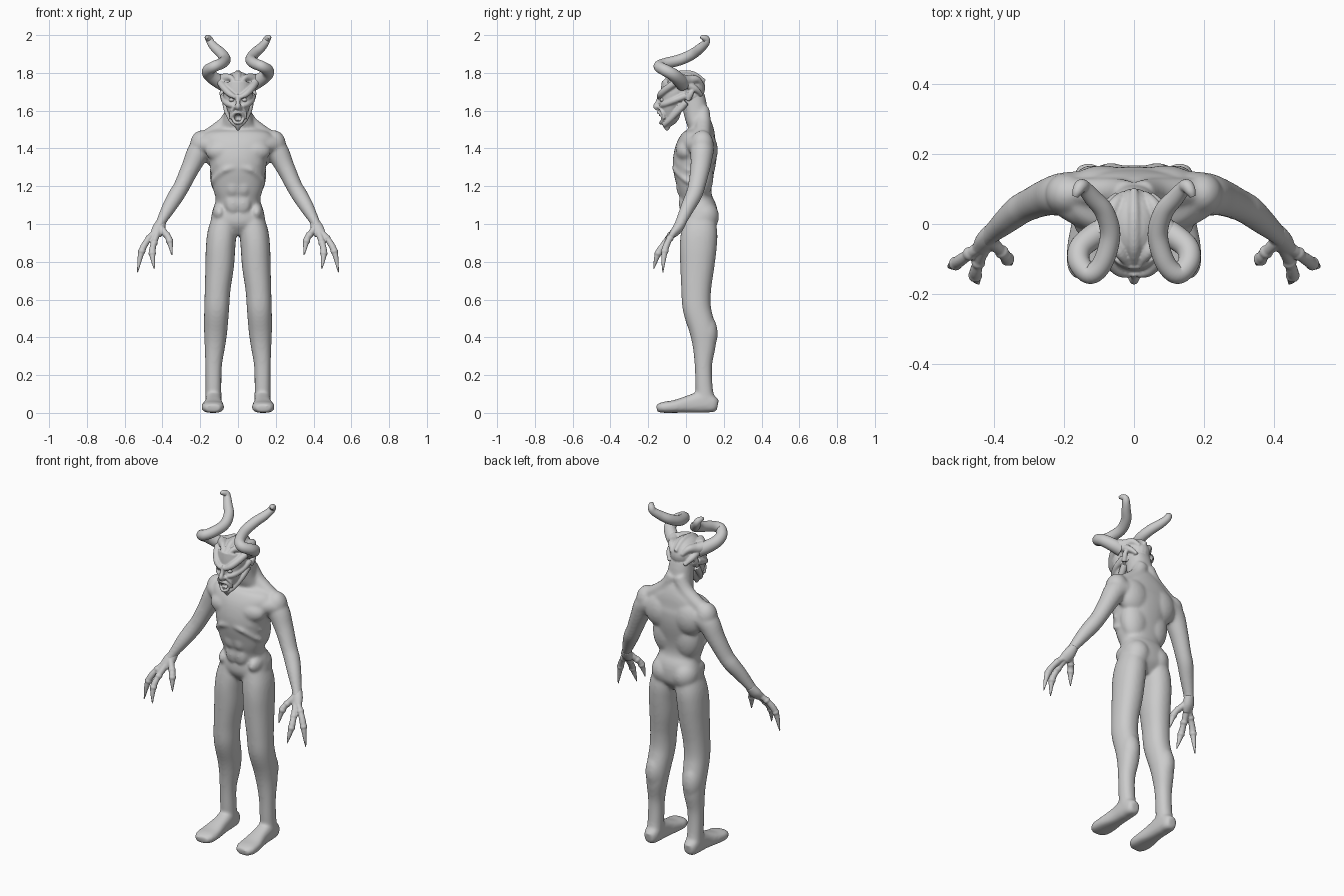
import bpy, bmesh, math
from mathutils import Vector, Matrix


def spline(pts, n):
    """Catmull-Rom through tuples of any length."""
    out = []
    for i in range(len(pts) - 1):
        a, b, c, d = (pts[min(max(j, 0), len(pts) - 1)] for j in (i - 1, i, i + 1, i + 2))
        for k in range(n):
            t = k / n
            out.append([0.5 * (2 * q + (r - p) * t + (2 * p - 5 * q + 4 * r - s) * t * t
                               + (3 * q - p - 3 * r + s) * t ** 3) for p, q, r, s in zip(a, b, c, d)])
    return out + [list(pts[-1])]


def tube(bm, pts, ref=(0, 1, 0), both=True, power=2.0, n=5, seg=24):
    """Loft through (x, y, z, half width, half depth); the last value may be left out."""
    path = spline([p if len(p) == 5 else (*p, p[3]) for p in pts], n)
    for side in ((1, -1) if both else (1,)):
        v, rings = Vector(ref), []
        for i, p in enumerate(path):
            t = (Vector(path[min(i + 1, len(path) - 1)][:3]) - Vector(path[max(i - 1, 0)][:3])).normalized()
            u = v.cross(t).normalized()
            v = t.cross(u)
            ring = []
            for k in range(seg):
                c, s = math.cos(2 * math.pi * k / seg), math.sin(2 * math.pi * k / seg)
                c, s = (math.copysign(abs(w) ** (2 / power), w) for w in (c, s))
                q = Vector(p[:3]) + u * c * max(p[3], .002) + v * s * max(p[4], .002)
                ring.append(bm.verts.new((q.x * side, q.y, q.z)))
            rings.append(ring)
        for a, b in zip(rings, rings[1:]):
            for k in range(seg):
                bm.faces.new((a[k], a[(k + 1) % seg], b[(k + 1) % seg], b[k]))
        bm.faces.new(rings[0])
        bm.faces.new(rings[-1])


def ball(bm, pos, rad, both=True):
    for side in ((1, -1) if both else (1,)):
        m = Matrix.Translation((pos[0] * side, pos[1], pos[2])) @ Matrix.Diagonal((*rad, 1))
        bmesh.ops.create_uvsphere(bm, u_segments=24, v_segments=16, radius=1, matrix=m)


def finish(bm, name, voxel=0, smooth=3):
    bmesh.ops.recalc_face_normals(bm, faces=bm.faces)
    me = bpy.data.meshes.new(name)
    bm.to_mesh(me)
    bm.free()
    me.polygons.foreach_set("use_smooth", [True] * len(me.polygons))
    ob = bpy.data.objects.new(name, me)
    bpy.context.collection.objects.link(ob)
    if voxel:
        r = ob.modifiers.new("fuse", 'REMESH')
        r.mode, r.voxel_size, r.use_smooth_shade = 'VOXEL', voxel, True
        s = ob.modifiers.new("soften", 'SMOOTH')
        s.factor, s.iterations = .5, smooth
    return ob


# Body: torso and neck
bm = bmesh.new()
tube(bm, [(0, .07, .94, .06, .05), (0, .07, 1.0, .138, .092), (0, .072, 1.07, .135, .094),
          (0, .057, 1.13, .118, .083), (0, .045, 1.2, .136, .092), (0, .042, 1.3, .148, .112),
          (0, .052, 1.38, .168, .113), (0, .066, 1.44, .195, .1), (0, .078, 1.485, .165, .075),
          (0, .075, 1.52, .105, .064), (0, .058, 1.56, .077, .062), (0, .042, 1.64, .068, .066),
          (0, .022, 1.7, .064, .066), (0, .01, 1.75, .05, .05)],
     both=False, power=2.3, seg=40)
# Torso muscles: pecs, rib arch, belly, hips, glutes, back
ball(bm, (.078, .0, 1.385), (.095, .055, .06))
tube(bm, [(.012, -.06, 1.3, .012), (.07, -.052, 1.285, .017), (.13, .004, 1.23, .015), (.13, .05, 1.21, .01)])
tube(bm, [(.05, -.048, 1.335, .01), (.1, -.035, 1.32, .014), (.142, .02, 1.28, .012)])
ball(bm, (.028, -.02, 1.2), (.04, .032, .06))
ball(bm, (.025, -.008, 1.11), (.045, .03, .06))
ball(bm, (.098, .045, 1.06), (.036, .07, .05))
ball(bm, (.066, .095, 1.04), (.075, .08, .085))
ball(bm, (.09, .1, 1.39), (.1, .068, .105))
ball(bm, (.065, .08, 1.26), (.085, .066, .13))
# Shoulders and arms
tube(bm, [(.02, .085, 1.61, .04), (.065, .09, 1.53, .042), (.17, .09, 1.455, .04)])
tube(bm, [(.06, .01, 1.41, .04), (.14, .035, 1.42, .048), (.2, .075, 1.42, .052)], ref=(0, 0, 1))
ball(bm, (.192, .085, 1.42), (.062, .062, .076))
tube(bm, [(.13, .085, 1.41, .066), (.2, .085, 1.39, .063), (.25, .076, 1.3, .05, .053),
          (.298, .056, 1.2, .043, .046), (.328, .04, 1.15, .043, .044), (.364, .01, 1.09, .038),
          (.408, -.028, 1.01, .026, .029), (.422, -.045, .975, .027)])
# Legs
tube(bm, [(.07, .07, 1.05, .06, .08), (.084, .07, .96, .076, .096), (.092, .065, .88, .078, .098),
          (.097, .06, .78, .076, .091), (.108, .054, .65, .068, .079), (.113, .058, .55, .066, .075),
          (.118, .087, .44, .062, .07), (.122, .096, .36, .055, .062), (.129, .092, .25, .044, .046),
          (.13, .096, .13, .042, .046), (.13, .105, .05, .043, .05), (.13, .105, .02, .036, .045)], power=2.2)
ball(bm, (.112, .026, .57), (.052, .044, .085))
ball(bm, (.122, .112, .42), (.054, .056, .1))
# Feet
tube(bm, [(.13, .168, .04, .025, .03), (.13, .143, .045, .04, .044), (.13, .09, .058, .044, .058),
          (.13, .02, .047, .046, .047), (.133, -.06, .034, .058, .034), (.134, -.12, .029, .058, .029),
          (.132, -.154, .024, .038, .02)], ref=(0, 0, 1), power=2.6)
finish(bm, "body", .0075, 11)

# Clawed hands: palm and three long fingers, each ending in a claw
bm = bmesh.new()
tube(bm, [(.405, -.02, 1.015, .025), (.42, -.045, .975, .034, .027), (.435, -.07, .945, .03, .02)])
for finger in ([(.425, -.055, .965), (.47, -.085, .925), (.51, -.113, .855), (.532, -.123, .742)],
               [(.425, -.06, .96), (.445, -.11, .9), (.454, -.147, .845), (.443, -.172, .76)],
               [(.415, -.045, .985), (.378, -.08, .942), (.362, -.1, .91), (.35, -.117, .835)]):
    tube(bm, [(*p, r) for p, r in zip(finger, (.02, .016, .017, .003))], n=8, seg=16)
    for p in finger[1:3]:
        ball(bm, p, (.02, .02, .018))
finish(bm, "clawed_hands", .004, 2)

# Head: skull and tapering face with pointed beard
bm = bmesh.new()
ball(bm, (0, -.008, 1.722), (.081, .11, .085), False)
ball(bm, (0, .03, 1.68), (.07, .068, .06), False)
tube(bm, [(0, -.05, 1.74, .076, .08), (0, -.062, 1.69, .08, .074), (0, -.078, 1.63, .066, .062),
          (0, -.085, 1.57, .044, .05), (0, -.1, 1.525, .022, .026), (0, -.098, 1.494, .006)],
     both=False, seg=32)
# Brows, cheekbones, jaw, nose, lips, ears
tube(bm, [(.012, -.144, 1.67, .011), (.045, -.132, 1.69, .017), (.075, -.094, 1.722, .019), (.098, -.045, 1.755, .018)])
tube(bm, [(.022, -.134, 1.625, .011), (.05, -.11, 1.635, .016), (.072, -.06, 1.655, .017), (.076, .0, 1.68, .017)])
tube(bm, [(.064, .0, 1.645, .02), (.056, -.04, 1.6, .018), (.034, -.088, 1.548, .014), (.008, -.116, 1.522, .013)])
tube(bm, [(0, -.138, 1.685, .012), (0, -.148, 1.65, .011), (0, -.16, 1.622, .014), (0, -.142, 1.61, .012)], both=False)
ball(bm, (.014, -.145, 1.62), (.01, .012, .008))
tube(bm, [(0, -.15, 1.592, .008), (.02, -.138, 1.585, .008), (.029, -.126, 1.562, .007),
          (.018, -.13, 1.54, .008), (0, -.136, 1.535, .009)])
tube(bm, [(.02, -.142, 1.615, .006), (.04, -.125, 1.59, .007), (.04, -.115, 1.555, .006)])
tube(bm, [(.074, .01, 1.655, .016, .012), (.086, .025, 1.69, .012, .016), (.088, .045, 1.72, .003)])
# Skull crest and horn roots spreading over the head
tube(bm, [(0, -.12, 1.745, .01), (0, -.06, 1.785, .02), (0, .03, 1.793, .018), (0, .1, 1.755, .01)], both=False)
tube(bm, [(.03, .085, 1.735, .012), (.055, .055, 1.765, .02), (.075, .01, 1.76, .028), (.1, -.03, 1.76, .035)])
tube(bm, [(.02, -.112, 1.755, .01), (.042, -.08, 1.775, .018), (.075, -.035, 1.765, .032)])
tube(bm, [(.08, .0, 1.74, .022), (.074, .05, 1.715, .017), (.05, .085, 1.68, .008)])
head = finish(bm, "head", .0045, 4)

# Open mouth and eye sockets cut into the head
bm = bmesh.new()
ball(bm, (0, -.135, 1.563), (.02, .035, .02), False)
ball(bm, (.034, -.142, 1.657), (.017, .018, .011))
cutter = finish(bm, "face_cutter")
cutter.hide_render = True
cutter.display_type = 'WIRE'
cut = head.modifiers.new("openings", 'BOOLEAN')
cut.operation, cut.object = 'DIFFERENCE', cutter

bm = bmesh.new()
ball(bm, (.034, -.124, 1.657), (.014, .014, .011))
finish(bm, "eyes")

# Teeth
bm = bmesh.new()
for x in (.004, .012):
    tube(bm, [(x, -.14, 1.585, .004), (x, -.14, 1.572, .001)], seg=8)
    tube(bm, [(x, -.13, 1.54, .004), (x, -.13, 1.551, .001)], seg=8)
finish(bm, "teeth")

# Twisting horns with hooked tips
bm = bmesh.new()
tube(bm, [(.075, -.015, 1.74, .038), (.115, -.035, 1.762, .036), (.154, -.07, 1.792, .033), (.156, -.112, 1.815, .031),
          (.124, -.143, 1.835, .029), (.088, -.108, 1.85, .029), (.068, -.03, 1.87, .029),
          (.085, .035, 1.9, .028), (.118, .075, 1.93, .025), (.142, .103, 1.957, .021),
          (.152, .108, 1.977, .019), (.162, .093, 1.987, .015), (.168, .078, 1.988, .008)],
     ref=(0, 0, 1), n=6)
finish(bm, "horns")
